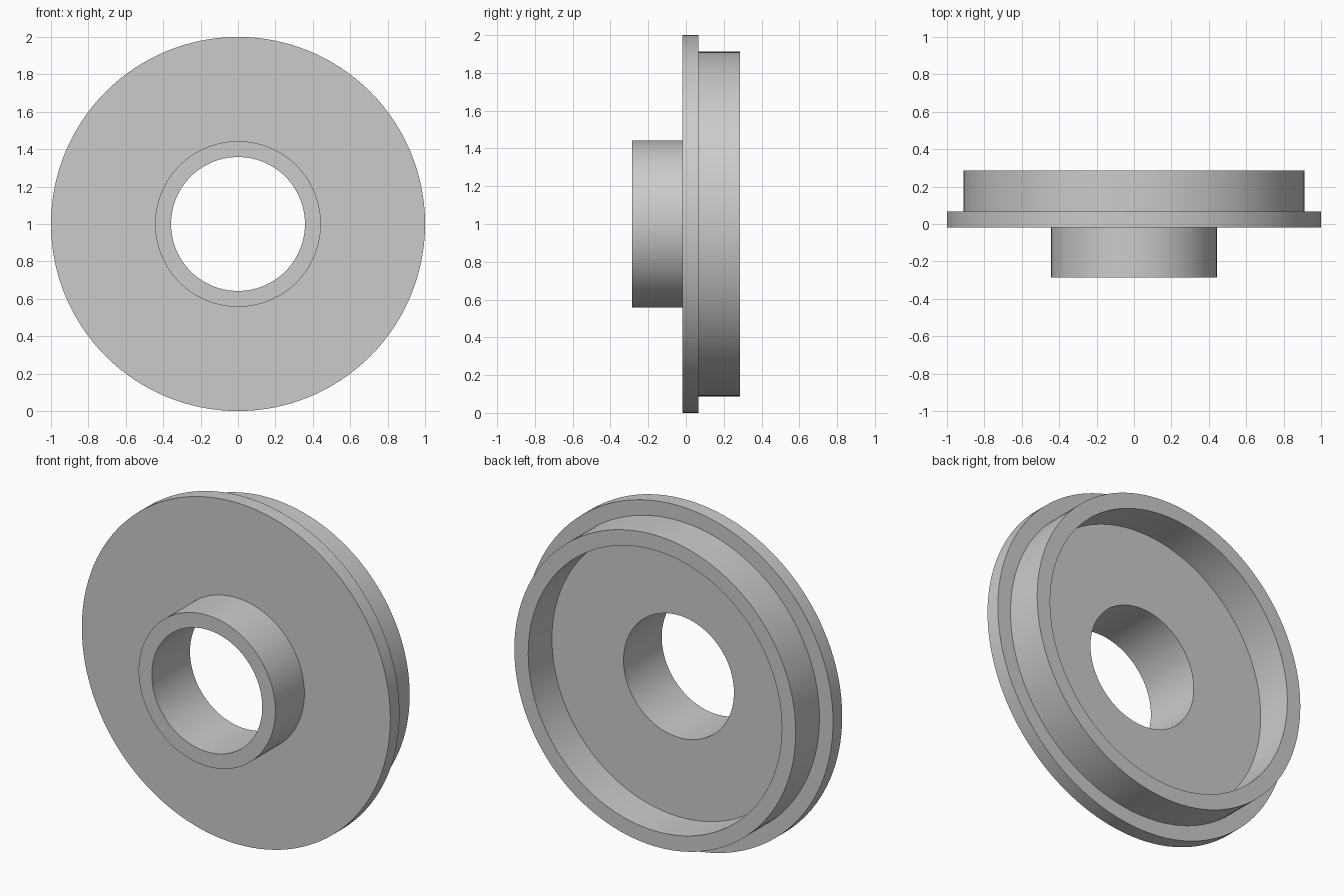
import bpy
import bmesh
from math import pi
from mathutils import Matrix, Vector

SEGMENTS = 128

# Remove the default cube
cube = bpy.data.objects.get("Cube")
if cube:
    bpy.data.objects.remove(cube, do_unlink=True)

# Plain grey material
grey = bpy.data.materials.new("plain_grey")
grey.use_nodes = True
colour = (0.6, 0.6, 0.6, 1.0)
grey.diffuse_color = colour
grey.node_tree.nodes["Principled BSDF"].inputs["Base Color"].default_value = colour

# Radii and depths along the turning axis
BORE, HUB, RIM_INNER, RIM_OUTER, FLANGE = 0.358, 0.443, 0.822, 0.912, 1.0
HUB_FRONT, FLANGE_FRONT, FLANGE_BACK, RIM_BACK = -0.287, -0.018, 0.067, 0.287


def lathe(name, profile, material):
    """Turn a closed (radius, y) profile around the y axis."""
    bm = bmesh.new()
    verts = [bm.verts.new((r, y, 0)) for r, y in profile]
    edges = [bm.edges.new((v, verts[(i + 1) % len(verts)])) for i, v in enumerate(verts)]
    bmesh.ops.spin(bm, geom=verts + edges, cent=Vector(), axis=(0, 1, 0),
                   angle=2 * pi, steps=SEGMENTS, use_merge=True)
    bmesh.ops.remove_doubles(bm, verts=bm.verts, dist=1e-5)
    bmesh.ops.recalc_face_normals(bm, faces=bm.faces)
    bm.transform(Matrix.Translation((0, 0, FLANGE)))
    mesh = bpy.data.meshes.new(name)
    bm.to_mesh(mesh)
    bm.free()
    mesh.materials.append(material)
    obj = bpy.data.objects.new(name, mesh)
    bpy.context.collection.objects.link(obj)
    return obj


# One turned solid: front hub, wide flange, raised back rim, through bore
body = lathe("flanged_hub", [
    (BORE, HUB_FRONT), (HUB, HUB_FRONT),
    (HUB, FLANGE_FRONT), (FLANGE, FLANGE_FRONT),
    (FLANGE, FLANGE_BACK), (RIM_OUTER, FLANGE_BACK),
    (RIM_OUTER, RIM_BACK), (RIM_INNER, RIM_BACK),
    (RIM_INNER, FLANGE_BACK), (BORE, FLANGE_BACK),
], grey)

# Smooth round walls, crisp corners
bpy.ops.object.select_all(action="DESELECT")
body.select_set(True)
bpy.context.view_layer.objects.active = body
bpy.ops.object.shade_smooth_by_angle(angle=pi / 6)
